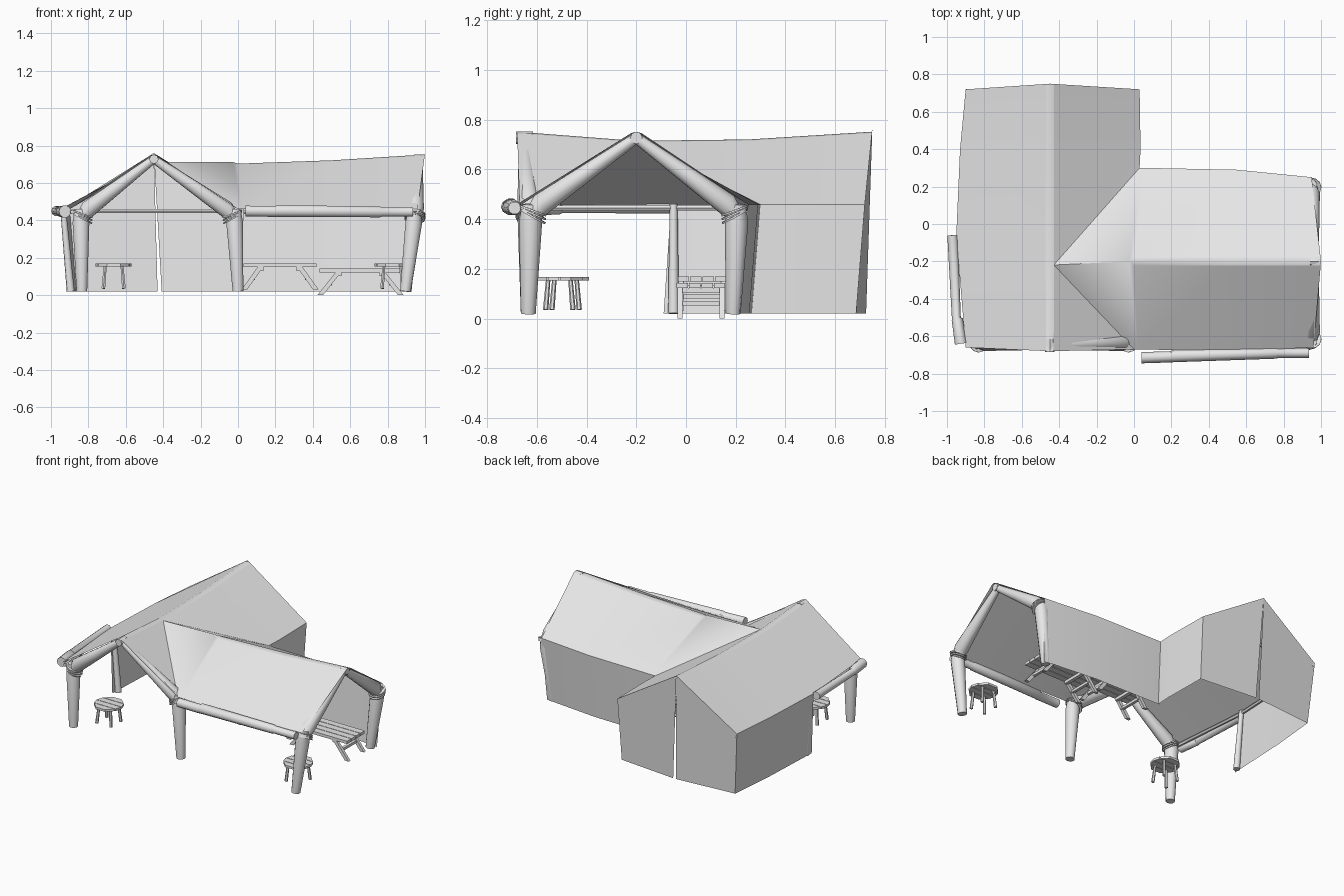
import bpy, bmesh, math
from mathutils import Vector

cube = bpy.data.objects.get("Cube")
if cube:
    bpy.data.objects.remove(cube)

grey = bpy.data.materials.new("plain grey")
grey.use_nodes = True
grey.diffuse_color = (0.8, 0.8, 0.8, 1)
grey.node_tree.nodes["Principled BSDF"].inputs["Base Color"].default_value = (0.8, 0.8, 0.8, 1)


def finish(name, bm, angle=30):
    mesh = bpy.data.meshes.new(name)
    bm.to_mesh(mesh)
    bm.free()
    mesh.materials.append(grey)
    obj = bpy.data.objects.new(name, mesh)
    bpy.context.collection.objects.link(obj)
    bpy.ops.object.select_all(action="DESELECT")
    obj.select_set(True)
    bpy.context.view_layer.objects.active = obj
    bpy.ops.object.shade_smooth_by_angle(angle=math.radians(angle))
    return obj


def strip(bm, *rows):
    """Faces between neighbouring rows of points."""
    for a, b in zip(rows, rows[1:]):
        for i in range(len(a) - 1):
            quad = [a[i], a[i + 1], b[i + 1], b[i]]
            bm.faces.new([bm.verts.new(p) for p in dict.fromkeys(quad)])


def sheet(name, *patches):
    bm = bmesh.new()
    for rows in patches:
        strip(bm, *rows)
    bmesh.ops.remove_doubles(bm, verts=bm.verts, dist=0.001)
    bmesh.ops.recalc_face_normals(bm, faces=bm.faces)
    return finish(name, bm)


def add_tube(bm, points, radii, sides=10):
    """Round tube through points, one radius per point."""
    pts = [Vector(p) for p in points]
    rings = []
    for i, p in enumerate(pts):
        d = (pts[min(i + 1, len(pts) - 1)] - pts[max(i - 1, 0)]).normalized()
        ref = Vector((0, 0, 1)) if abs(d.z) < 0.9 else Vector((1, 0, 0))
        u = d.cross(ref).normalized()
        v = d.cross(u)
        turns = [2 * math.pi * k / sides for k in range(sides)]
        rings.append([bm.verts.new(p + radii[i] * (u * math.cos(t) + v * math.sin(t))) for t in turns])
    for a, b in zip(rings, rings[1:]):
        for k in range(sides):
            n = (k + 1) % sides
            bm.faces.new((a[k], a[n], b[n], b[k]))
    bm.faces.new(rings[0][::-1])
    bm.faces.new(rings[-1])
    bmesh.ops.recalc_face_normals(bm, faces=bm.faces)


def tube(name, points, radii, sides=10):
    bm = bmesh.new()
    add_tube(bm, points, radii, sides)
    return finish(name, bm, 40)


def add_box(bm, centre, size, shear_x=0):
    """Box whose lower end can be shifted sideways."""
    for v in bmesh.ops.create_cube(bm, size=1)["verts"]:
        x = v.co.x * size[0] + (shear_x if v.co.z < 0 else 0)
        v.co = Vector(centre) + Vector((x, v.co.y * size[1], v.co.z * size[2]))


# Key lines of the L-shaped canvas roof
E = 0.46
hub = (-0.45, -0.2, 0.722)
front_peak, back_peak = (-0.45, -0.68, 0.76), (-0.45, 0.75, 0.76)
side_ridge = [hub, (0, -0.2, 0.71), (0.5, -0.2, 0.728), (1, -0.2, 0.76)]
long_ridge = [front_peak, hub, (-0.45, 0.25, 0.728), back_peak]
left_eave = [(-0.9, -0.66, E), (-0.95, -0.06, E), (-0.93, 0.4, E), (-0.9, 0.72, E)]
front_eave = [(0, -0.67, E), (0.02, -0.67, E), (0.5, -0.68, E), (0.96, -0.66, E)]
rear_eave = [(0.03, 0.3, E), (0.05, 0.3, E), (0.55, 0.29, E), (0.95, 0.25, E)]
right_eave = [(0.03, 0.3, E), (0.035, 0.4, E), (0.03, 0.72, E)]

roof = sheet(
    "canvas_roof",
    (left_eave, long_ridge),
    ([front_peak, hub], [front_eave[0], hub]),
    (front_eave, side_ridge, rear_eave),
    (long_ridge[1:], right_eave),
)
ridge_bevel = roof.modifiers.new("soft ridge", "BEVEL")
ridge_bevel.width = 0.025
ridge_bevel.segments = 2
ridge_bevel.angle_limit = math.radians(55)


def lowered(points, dx, dy):
    return [(x + dx, y + dy, 0.02) for x, y, z in points]


# Hanging canvas walls
sheet("left_wall", (left_eave[1:], lowered(left_eave[1:], 0.035, -0.03)))
sheet("right_wall", (right_eave, lowered(right_eave, -0.01, -0.035)))
sheet("rear_wall", (rear_eave, lowered(rear_eave, -0.02, -0.035)))

# Rear end wall in two panels with a slit
for name, corner, foot, slit in (("left", left_eave[-1], (-0.865, 0.69, 0.02), -0.43),
                                 ("right", right_eave[-1], (0.02, 0.685, 0.02), -0.408)):
    sheet(f"{name}_end_panel", ([back_peak, corner], [(slit, 0.725, 0.02), foot]))

# Open gable frames: tapered legs, sloping sleeves and lashings
for frame, apex, posts in (
    ("front", (-0.45, -0.65, 0.727), (((-0.835, -0.635, 0.02), (-0.84, -0.63, 0.43)),
                                      ((0, -0.635, 0.02), (-0.02, -0.63, 0.43)))),
    ("side", (0.965, -0.2, 0.727), (((0.895, -0.635, 0.02), (0.945, -0.625, 0.43)),
                                    ((0.895, 0.19, 0.02), (0.945, 0.205, 0.43)))),
):
    for i, (foot, top) in enumerate(posts):
        f, t, a = Vector(foot), Vector(top), Vector(apex)
        tube(f"{frame}_leg_{i}", (f, f.lerp(t, 0.9), t + Vector((0, 0, 0.03))), (0.03, 0.047, 0.035))
        tube(f"{frame}_sleeve_{i}", (t - Vector((0, 0, 0.02)), t.lerp(a, 0.1), t.lerp(a, 0.5), a),
             (0.03, 0.047, 0.036, 0.022))
        slope = (a - t).normalized()
        out = Vector((slope.x, slope.y, 0)).normalized()
        for k in range(3):
            c = t + Vector((0, 0, 0.012 * k - 0.02)) + out * 0.01
            d = (slope + Vector((0, 0, 0.9 + 0.35 * k))).normalized() * 0.004
            tube(f"{frame}_lashing_{i}_{k}", (c - d, c + d), (0.056, 0.056), 12)
    knot = Vector(apex)
    across = Vector((0, 0.035, 0)) if frame == "front" else Vector((0.025, 0, 0))
    tube(f"{frame}_peak_joint", (knot - across, knot + across), (0.025, 0.025), 8)

# Rolled-up canvas over the open sides
tube("front_canvas_roll", ((0.04, -0.715, 0.45), (0.2, -0.71, 0.447), (0.21, -0.705, 0.45),
                           (0.76, -0.69, 0.445), (0.77, -0.69, 0.445), (0.935, -0.69, 0.445)),
     (0.03, 0.03, 0.034, 0.03, 0.026, 0.026))
tube("left_canvas_roll", ((-0.97, -0.06, 0.45), (-0.95, -0.5, 0.447), (-0.945, -0.51, 0.447),
                          (-0.925, -0.64, 0.447)), (0.028, 0.024, 0.03, 0.033))

# Thin poles along the eaves and the pole at the side opening
tube("side_pole", ((-0.895, -0.05, 0.02), (-0.935, -0.05, E)), (0.022, 0.016))
tube("left_eave_pole", [(x + 0.015, y, z - 0.015) for x, y, z in left_eave], [0.012] * 4, 6)
tube("rear_eave_pole", [(x, y - 0.015, z - 0.015) for x, y, z in rear_eave], [0.012] * 4, 6)
tube("end_eave_pole", ((-0.89, 0.69, 0.45), (0.02, 0.69, 0.45)), (0.012, 0.012), 6)


# Round plank stools
def stool(name, x, y):
    bm = bmesh.new()
    r, planks = 0.096, 4
    w = 2 * r / planks
    for k in range(planks):
        y0 = -r + k * w
        rim = [(y0 + 0.002, 1), (y0 + w - 0.002, 1), (y0 + w - 0.002, -1), (y0 + 0.002, -1)]
        pts = []
        for py, s in rim:
            pts.append((x + s * min(r, 1.35 * r - abs(py) if abs(py) > 0.4 * r else r), y + py))
        low = [bm.verts.new((px, py, 0.153)) for px, py in pts]
        high = [bm.verts.new((px, py, 0.168)) for px, py in pts]
        bm.faces.new(low[::-1])
        bm.faces.new(high)
        for i in range(4):
            j = (i + 1) % 4
            bm.faces.new((low[i], low[j], high[j], high[i]))
    for sx in (-1, 1):
        for sy in (-1, 1):
            add_tube(bm, ((x + sx * 0.045, y + sy * 0.045, 0.155),
                          (x + sx * 0.055, y + sy * 0.055, 0.035)), (0.009, 0.011), 6)
    finish(name, bm)


stool("left_stool", -0.665, -0.485)
stool("right_stool", 0.825, -0.51)


# Low plank tables with splayed legs
def table(name, x, y, top, length, foot):
    bm = bmesh.new()
    for k in range(4):
        add_box(bm, (x, y + (k - 1.5) * 0.05, top - 0.01), (length, 0.046, 0.02))
    h = top - 0.02 - foot
    for sx in (-1, 1):
        add_box(bm, (x + sx * length * 0.26, y, top - 0.03), (0.025, 0.18, 0.02))
        add_box(bm, (x + sx * length * 0.37, y, foot + h * 0.5), (0.02, 0.17, 0.018))
        for sy in (-1, 1):
            add_box(bm, (x + sx * length * 0.27, y + sy * 0.085, foot + h / 2),
                    (0.03, 0.02, h), sx * length * 0.22)
    finish(name, bm)


table("left_table", 0.225, 0.065, 0.17, 0.39, 0.03)
table("right_table", 0.655, 0.06, 0.142, 0.44, 0.0)
